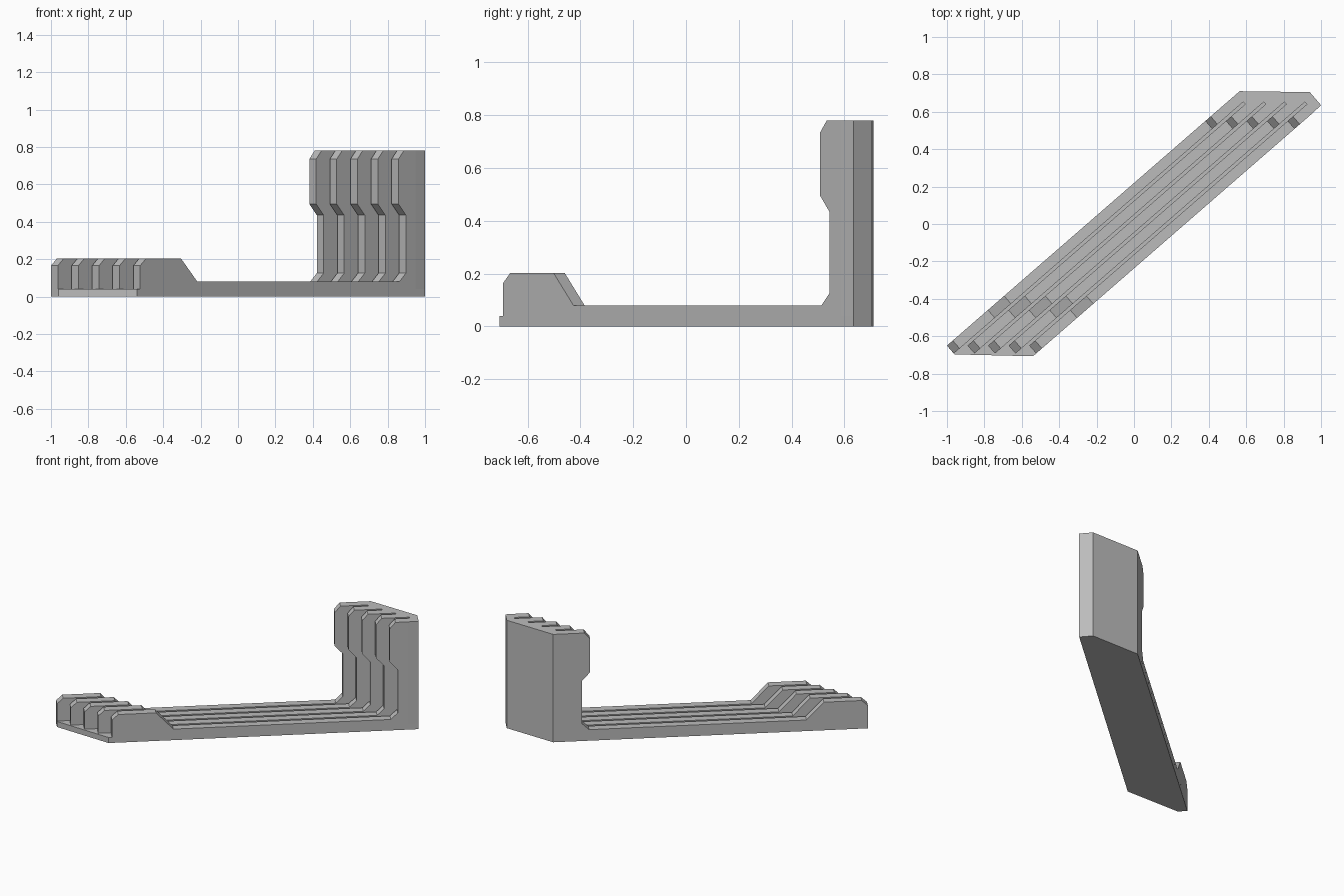
import bpy
import bmesh
from mathutils import Vector

cube = bpy.data.objects.get("Cube")
if cube:
    bpy.data.objects.remove(cube, do_unlink=True)

# Single grey material
grey = bpy.data.materials.new("plain grey")
grey.use_nodes = True
color = (0.5, 0.5, 0.5, 1)
grey.diffuse_color = color
grey.node_tree.nodes["Principled BSDF"].inputs["Base Color"].default_value = color

# Plan layout: ribs run diagonally and are staggered along x
ALONG = Vector((0.7547, 0.656, 0))
ACROSS = Vector((0.656, -0.7547, 0))
RIBS, STEP, WIDTH, GAP = 5, 0.11, 0.056, 0.016
FLOOR, TOP = 0.04, 0.78
RIB_END, GROOVE_END = 1.95, 2.05


def plan(i, s, w, z=0):
    """Point on rib i, s along it and w across it."""
    return Vector((-1 + STEP * i, -0.65, z)) + ALONG * s + ACROSS * w


def prism(name, points, offset):
    bm = bmesh.new()
    face = bm.faces.new([bm.verts.new(p) for p in points])
    new = bmesh.ops.extrude_face_region(bm, geom=[face])["geom"]
    verts = [v for v in new if isinstance(v, bmesh.types.BMVert)]
    bmesh.ops.translate(bm, verts=verts, vec=offset)
    bmesh.ops.recalc_face_normals(bm, faces=bm.faces)
    mesh = bpy.data.meshes.new(name)
    bm.to_mesh(mesh)
    bm.free()
    mesh.materials.append(grey)
    obj = bpy.data.objects.new(name, mesh)
    bpy.context.collection.objects.link(obj)
    return obj


# Thin base plate under everything
back = [(1, 0.635), (0.94, 0.705), (0.565, 0.71)]
outline = [(-1, -0.65), (-0.96, -0.697), (-0.54, -0.707)] + back
prism("base_plate", [Vector((x, y, 0)) for x, y in outline], Vector((0, 0, FLOOR)))

# Ribs: low toe block, flat run, chamfered post and overhanging head
profile = [(0, FLOOR), (0, 0.165), (0.041, 0.203), (0.29, 0.203), (0.405, 0.08),
           (1.837, 0.08), (1.883, 0.125), (1.883, 0.435), (1.83, 0.495),
           (1.83, 0.735), (1.868, TOP), (RIB_END, TOP), (RIB_END, FLOOR)]
for i in range(RIBS):
    prism(f"rib_{i + 1}", [plan(i, s, 0, z) for s, z in profile], ACROSS * WIDTH)

# Back wall, notched where the grooves end
comb = []
for i in range(RIBS):
    comb += [plan(i, RIB_END, 0, FLOOR), plan(i, RIB_END, WIDTH, FLOOR)]
    if i < RIBS - 1:
        comb += [plan(i, GROOVE_END, WIDTH, FLOOR),
                 plan(i, GROOVE_END, WIDTH + GAP, FLOOR)]
comb += [Vector((x, y, FLOOR)) for x, y in back]
prism("back_wall", comb, Vector((0, 0, TOP - FLOOR)))
